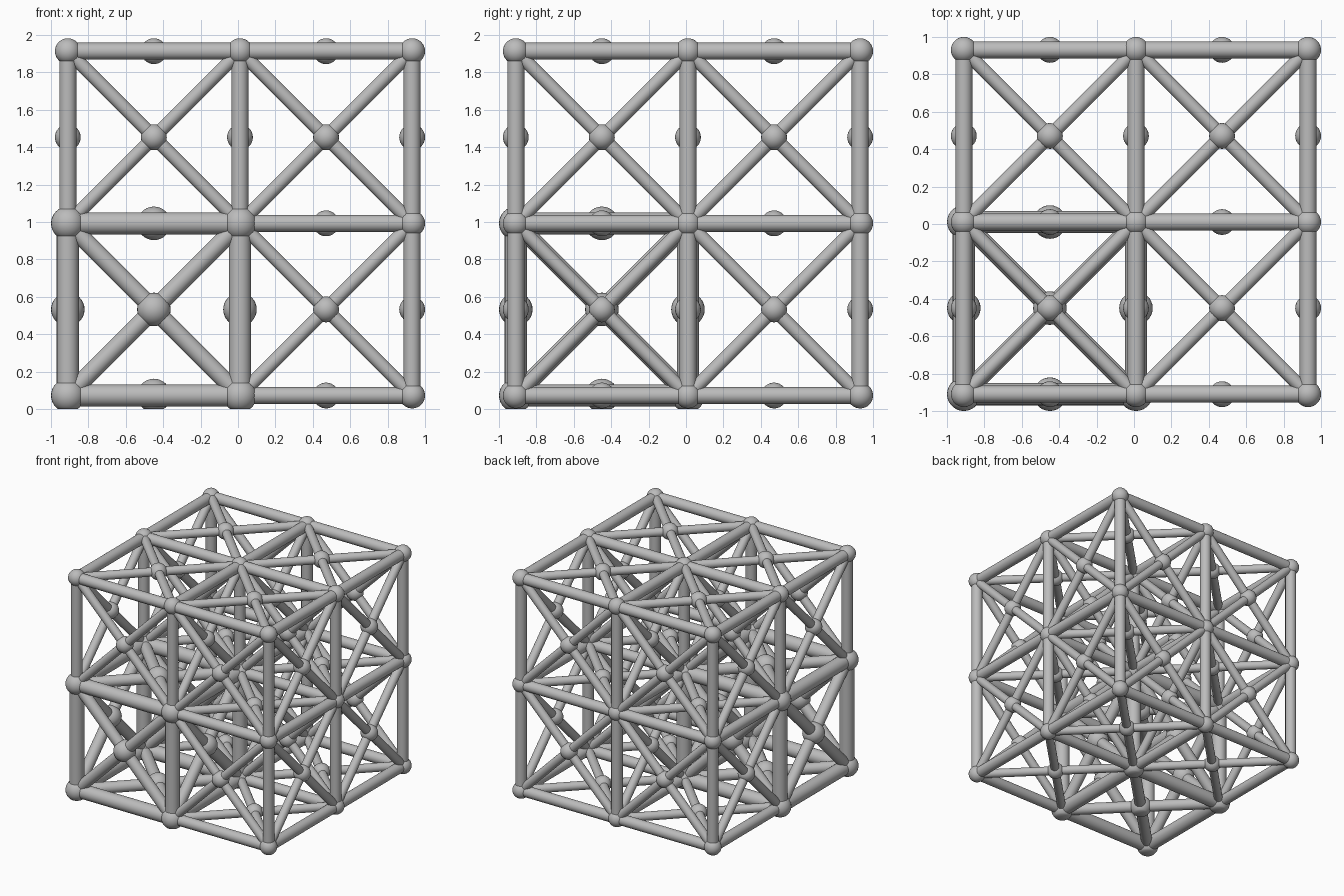
import bpy, bmesh
from itertools import product
from mathutils import Matrix, Vector

cube = bpy.data.objects.get("Cube")
if cube:
    bpy.data.objects.remove(cube, do_unlink=True)

grey = bpy.data.materials.new("plain grey")
grey.use_nodes = True
grey.diffuse_color = (0.5, 0.5, 0.5, 1)
grey.node_tree.nodes["Principled BSDF"].inputs["Base Color"].default_value = (0.5, 0.5, 0.5, 1)

# Lattice of 2 x 2 x 2 cells, indexed in half cells from 0 to 4
HALF = 0.46025
ORIGIN = Vector((-0.91, -0.91, 0.0725))
HEAVY = 1.3                      # one corner cell has heavier members
EDGE_R, BRACE_R, NODE_R = 0.0455, 0.036, 0.069


def place(index):
    return ORIGIN + Vector(index) * HALF


def is_heavy(*indices):
    return all(max(i) <= 2 for i in indices)


def add_strut(bm, a, b, radius):
    start, end = place(a), place(b)
    axis = end - start
    turn = axis.to_track_quat("Z", "Y").to_matrix().to_4x4()
    bmesh.ops.create_cone(bm, cap_ends=True, segments=24, radius1=radius, radius2=radius,
                          depth=axis.length,
                          matrix=Matrix.Translation((start + end) / 2) @ turn)


def add_node(bm, index, radius):
    bmesh.ops.create_uvsphere(bm, u_segments=28, v_segments=16, radius=radius,
                              matrix=Matrix.Translation(place(index)))


def finish(name, bm):
    mesh = bpy.data.meshes.new(name)
    bm.to_mesh(mesh)
    bm.free()
    mesh.materials.append(grey)
    obj = bpy.data.objects.new(name, mesh)
    bpy.context.collection.objects.link(obj)
    bpy.ops.object.select_all(action="DESELECT")
    obj.select_set(True)
    bpy.context.view_layer.objects.active = obj
    bpy.ops.object.shade_smooth_by_angle(angle=0.7)


points = list(product(range(5), repeat=3))
corners = [p for p in points if all(i % 2 == 0 for i in p)]
face_centres = [p for p in points if sum(i % 2 for i in p) == 2]

for label, heavy, scale in (("light", False, 1.0), ("heavy", True, HEAVY)):
    # Straight members along the cell edges
    bm = bmesh.new()
    for a in corners:
        for axis in range(3):
            b = list(a)
            b[axis] += 2
            if b[axis] <= 4 and is_heavy(a, b) == heavy:
                add_strut(bm, a, b, EDGE_R * scale)
    finish(label + "_edge_struts", bm)

    # Crossed braces on every cell face
    bm = bmesh.new()
    for c in face_centres:
        if is_heavy(c) != heavy:
            continue
        for a in corners:
            if sorted(abs(i - j) for i, j in zip(a, c)) == [0, 1, 1]:
                add_strut(bm, c, a, BRACE_R * scale)
    finish(label + "_face_braces", bm)

    # Ball joints, cut flat where they meet the ground
    for kind, group in (("corner", corners), ("face", face_centres)):
        bm = bmesh.new()
        for p in group:
            if is_heavy(p) == heavy:
                add_node(bm, p, NODE_R * scale)
        cut = bmesh.ops.bisect_plane(bm, geom=bm.verts[:] + bm.edges[:] + bm.faces[:],
                                     plane_co=(0, 0, 0), plane_no=(0, 0, 1),
                                     clear_inner=True)
        rim = [e for e in cut["geom_cut"] if isinstance(e, bmesh.types.BMEdge)]
        if rim:
            bmesh.ops.holes_fill(bm, edges=rim, sides=0)
            bmesh.ops.recalc_face_normals(bm, faces=bm.faces[:])
        finish(label + "_" + kind + "_joints", bm)
